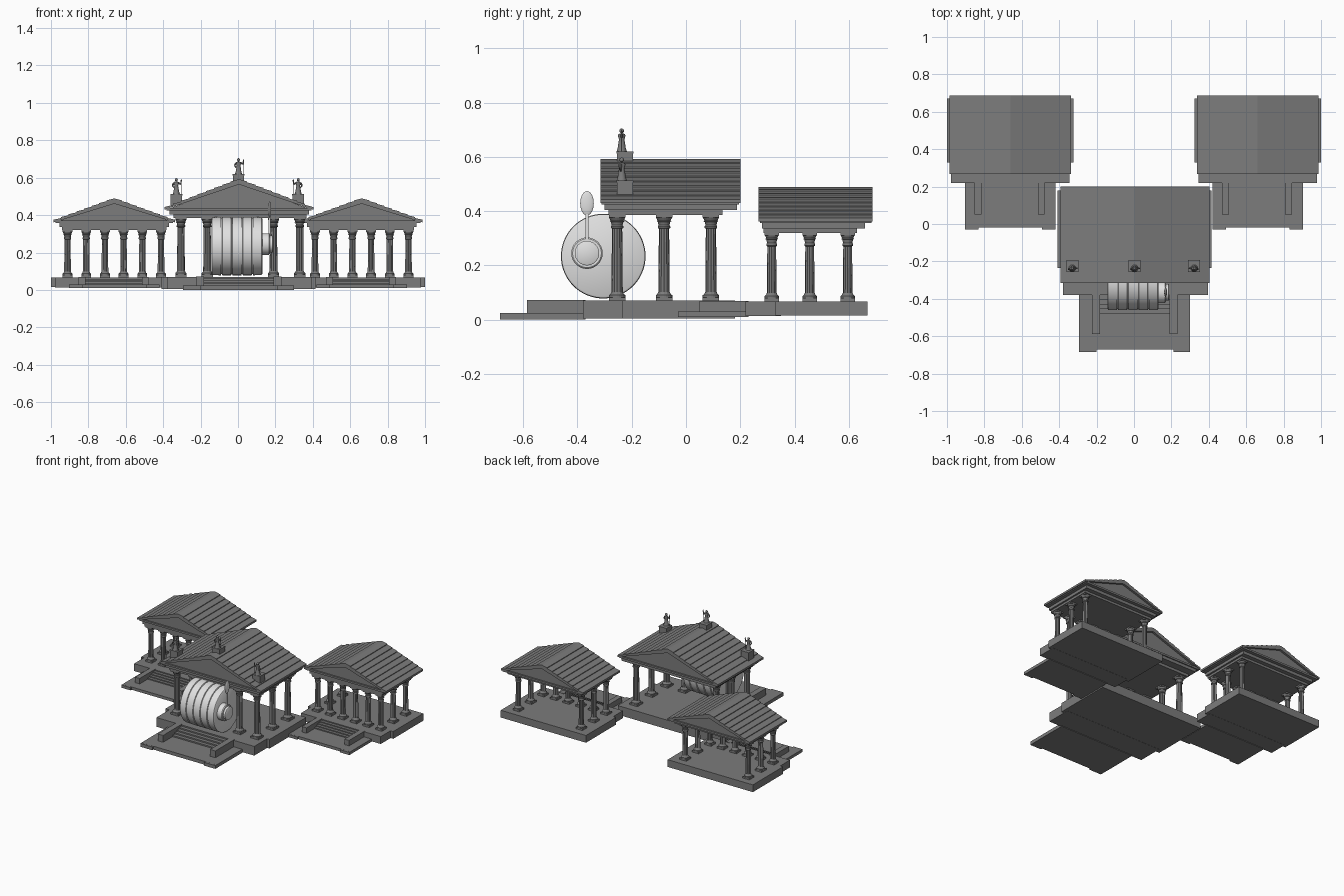
import bpy, bmesh, math
from mathutils import Matrix, Vector

if "Cube" in bpy.data.objects:
    bpy.data.objects.remove(bpy.data.objects["Cube"], do_unlink=True)


def material(name, value):
    m = bpy.data.materials.new(name)
    m.use_nodes = True
    m.diffuse_color = (value, value, value, 1)
    m.node_tree.nodes["Principled BSDF"].inputs["Base Color"].default_value = (value, value, value, 1)
    return m


STONE = material("grey stone", 0.2)
METAL = material("pale metal", 0.75)


def finish(name, bm, mat=STONE, smooth=False):
    bmesh.ops.recalc_face_normals(bm, faces=bm.faces)
    mesh = bpy.data.meshes.new(name)
    bm.to_mesh(mesh)
    bm.free()
    mesh.materials.append(mat)
    ob = bpy.data.objects.new(name, mesh)
    bpy.context.collection.objects.link(ob)
    if smooth:
        bpy.ops.object.select_all(action="DESELECT")
        ob.select_set(True)
        bpy.context.view_layer.objects.active = ob
        bpy.ops.object.shade_smooth_by_angle(angle=math.radians(35))
    return ob


def add_box(bm, x0, x1, y0, y1, z0, z1):
    size = Matrix.Diagonal((x1 - x0, y1 - y0, z1 - z0, 1))
    place = Matrix.Translation(((x0 + x1) / 2, (y0 + y1) / 2, (z0 + z1) / 2))
    bmesh.ops.create_cube(bm, size=1, matrix=place @ size)


def boxes(name, *dims):
    bm = bmesh.new()
    for d in dims:
        add_box(bm, *d)
    return finish(name, bm)


def prism(name, outline, y0, y1):
    """Extrude an x-z outline along y."""
    bm = bmesh.new()
    face = bm.faces.new([bm.verts.new((x, y0, z)) for x, z in outline])
    ext = bmesh.ops.extrude_face_region(bm, geom=[face])
    moved = [v for v in ext["geom"] if isinstance(v, bmesh.types.BMVert)]
    bmesh.ops.translate(bm, verts=moved, vec=(0, y1 - y0, 0))
    return finish(name, bm)


def add_lathe(bm, profile, sides, place, flute=0):
    """Turn (radius, height) points about local z; flute notches the shaft rings."""
    rings = []
    for r, h, *fluted in profile:
        ring = []
        for i in range(sides):
            a = 2 * math.pi * i / sides
            rr = r * (1 - flute) if fluted and i % 2 else r
            ring.append(bm.verts.new(place @ Vector((rr * math.cos(a), rr * math.sin(a), h))))
        rings.append(ring)
    for lo, hi in zip(rings, rings[1:]):
        for i in range(sides):
            j = (i + 1) % sides
            bm.faces.new((lo[i], lo[j], hi[j], hi[i]))
    bm.faces.new(rings[0])
    bm.faces.new(rings[-1])


def add_limb(bm, a, b, r0, r1, sides=8):
    a, b = Vector(a), Vector(b)
    turn = (b - a).to_track_quat("Z", "Y").to_matrix().to_4x4()
    add_lathe(bm, [(r0, 0), (r1, (b - a).length)], sides, Matrix.Translation(a) @ turn)


def columns(name, spots, z0, z1, r):
    """Fluted columns with square plinth, ringed foot and flaring capital."""
    bm = bmesh.new()
    h = z1 - z0
    p = 1.45 * r
    prof = [(p, 0.012), (p, 0.02), (1.15 * r, 0.025), (r, 0.032, 1), (0.9 * r, h - 0.05, 1),
            (1.1 * r, h - 0.047), (1.1 * r, h - 0.041), (0.95 * r, h - 0.037),
            (1.1 * r, h - 0.025), (1.3 * r, h - 0.023), (1.15 * r, h - 0.019), (1.45 * r, h - 0.008)]
    for x, y in spots:
        add_lathe(bm, prof, 24, Matrix.Translation((x, y, z0)), 0.1)
        add_box(bm, x - p, x + p, y - p, y + p, z0 - 0.003, z0 + 0.012)
        add_box(bm, x - p, x + p, y - p, y + p, z1 - 0.009, z1 + 0.002)
    return finish(name, bm)


def roof(name, cx, half, y0, y1, z0, z1, courses):
    """Tiled gable roof over an inset pediment and a flat cornice."""
    eave = z0 + 0.018
    right = []
    for i in range(courses):
        for t, lift in ((i / courses, 0), ((i + 1) / courses, 0.005)):
            right.append((half * t, z1 - (z1 - eave) * t + lift - 0.005 * t))
    left = [(-x, z) for x, z in reversed(right[1:])]
    under = [(half, eave - 0.014), (0, z1 - 0.028), (-half, eave - 0.014)]
    prism(name + "_tiles", [(cx + x, z) for x, z in left + right + under], y0, y1)
    gable = [(cx - half * 0.97, z0 + 0.005), (cx + half * 0.97, z0 + 0.005), (cx, z1 - 0.02)]
    prism(name + "_pediment", gable, y0 + 0.015, y1 - 0.015)
    boxes(name + "_cornice", (cx - half + 0.01, cx + half - 0.01, y0 + 0.004, y1 - 0.004, z0, z0 + 0.013))


def stairs(name, x0, x1, y0, y1, z0, z1, n=4):
    d = (y1 - y0) / n
    boxes(name, *[(x0, x1, y0 + i * d, y1 + 0.01, z0 - 0.004, z0 + (z1 - z0) * (i + 1) / (n + 1))
                  for i in range(n)])


# Main temple: floor, forecourt and stairs
C = 0.005
boxes("main_floor", (-0.41, 0.415, -0.235, 0.18, 0.005, 0.07), (-0.38, 0.395, -0.38, -0.2, 0.004, 0.07))
boxes("main_forecourt", (-0.295, 0.3, -0.672, -0.37, 0, 0.024),
      (-0.295, -0.2, -0.685, -0.6, 0, 0.0235), (0.21, 0.3, -0.685, -0.6, 0, 0.0235))
boxes("main_stair_walls", (-0.225, -0.183, -0.587, -0.37, 0.01, 0.073), (0.19, 0.232, -0.587, -0.37, 0.01, 0.073))
stairs("main_stairs", -0.185, 0.192, -0.48, -0.38, 0.024, 0.07)

# Main temple: columns, beams and roof
xs, ys = (-0.305, -0.165, 0.19, 0.33), (-0.254, -0.081, 0.092)
spots = [(x, ys[0]) for x in xs] + [(x, y) for x in (xs[0], xs[-1]) for y in ys[1:]]
columns("main_columns", spots, 0.07, 0.385, 0.021)
boxes("main_beams", (-0.345, 0.365, -0.285, 0.135, 0.385, 0.405), (-0.365, 0.38, -0.3, 0.188, 0.404, 0.428))
roof("main_roof", C, 0.398, -0.316, 0.2, 0.425, 0.592, 9)

# Two side temples, placed as a mirrored pair
for side, s in (("left", 1), ("right", -1)):
    c = 0.6615 * s
    n = side + "_temple_"
    boxes(n + "floor", (c - 0.338, c + 0.338, 0.33, 0.67, 0.015, 0.067),
          (c - 0.316, c + 0.316, 0.22, 0.35, 0.014, 0.067))
    boxes(n + "forecourt", (c - 0.242, c + 0.242, -0.018, 0.23, 0.01, 0.03),
          (c - 0.242, c - 0.17, -0.03, 0.05, 0.01, 0.0295), (c + 0.17, c + 0.242, -0.03, 0.05, 0.01, 0.0295))
    boxes(n + "stair_walls", (c - 0.19, c - 0.153, 0.05, 0.23, 0.014, 0.069),
          (c + 0.147, c + 0.184, 0.05, 0.23, 0.014, 0.069))
    stairs(n + "stairs", c - 0.154, c + 0.148, 0.14, 0.22, 0.03, 0.067)
    rows = (0.316, 0.456, 0.596)
    spots = [(c - 0.25 + 0.1 * i, rows[0]) for i in range(6)]
    spots += [(c + e, y) for e in (-0.25, 0.25) for y in rows[1:]]
    columns(n + "columns", spots, 0.067, 0.32, 0.018)
    boxes(n + "beams", (c - 0.28, c + 0.28, 0.285, 0.63, 0.32, 0.337),
          (c - 0.292, c + 0.292, 0.28, 0.66, 0.336, 0.36))
    roof(n + "roof", c, 0.325, 0.268, 0.688, 0.357, 0.489, 8)


# Roof statues on pedestals
def statue(name, x, y, z, s, lean):
    boxes(name + "_pedestal", (x - 0.03, x + 0.03, y - 0.03, y + 0.03, z - 0.06, z - 0.006),
          (x - 0.032, x + 0.032, y - 0.032, y + 0.032, z - 0.007, z))
    bm = bmesh.new()
    at = Vector((x, y - 0.012, z))
    robe = [(0.019, 0), (0.015, 0.012), (0.012, 0.032), (0.010, 0.044), (0.014, 0.058), (0.012, 0.064), (0.004, 0.067)]
    add_lathe(bm, [(r * s, h * s) for r, h in robe], 12, Matrix.Translation(at))
    bmesh.ops.create_uvsphere(bm, u_segments=10, v_segments=7, radius=0.0085 * s,
                              matrix=Matrix.Translation(at + Vector((0, 0, 0.076 * s))))
    joints = [(0.011, 0.06), (0.024, 0.052), (0.027, 0.075)]
    up = [at + Vector((lean * a * s, 0, b * s)) for a, b in joints]
    down = [at + Vector((-lean * a * s, -0.004, b * s)) for a, b in ((0.012, 0.06), (0.021, 0.045), (0.012, 0.034))]
    for arm in (up, down):
        add_limb(bm, arm[0], arm[1], 0.005 * s, 0.004 * s)
        add_limb(bm, arm[1], arm[2], 0.004 * s, 0.003 * s)
    staff = at + Vector((lean * 0.027 * s, 0, 0))
    add_limb(bm, staff, staff + Vector((0, 0, 0.08 * s)), 0.0018, 0.0018, 6)
    finish(name, bm, STONE, True)


statue("top_statue", 0.003, -0.225, 0.62, 1.0, 1)
statue("right_statue", -0.33, -0.225, 0.513, 1.0, 1)
statue("left_statue", 0.322, -0.225, 0.513, 1.0, -1)

# Large banded drum lying across the entrance
ALONG_X = Matrix.Rotation(math.radians(90), 4, "Y")
R = 0.156
prof = [(R - 0.008, -0.142), (R - 0.002, -0.138)]
for edge in (-0.088, -0.033, 0.022, 0.077):
    prof += [(R, edge - 0.004), (R - 0.006, edge - 0.002), (R - 0.006, edge + 0.002), (R, edge + 0.004)]
prof += [(R - 0.002, 0.126), (R - 0.008, 0.13)]
bm = bmesh.new()
add_lathe(bm, prof, 64, Matrix.Translation((0, -0.305, 0.234)) @ ALONG_X)
finish("drum", bm, METAL, True)

# Hub and paddle lever on the drum's end
HUB = Vector((0, -0.365, 0.245))
bm = bmesh.new()
add_lathe(bm, [(0.058, 0.125), (0.058, 0.165), (0.053, 0.17), (0.045, 0.17), (0.045, 0.185), (0.04, 0.188)],
          40, Matrix.Translation(HUB) @ ALONG_X)
finish("drum_hub", bm, METAL, True)
bm = bmesh.new()
add_box(bm, 0.164, 0.174, -0.37, -0.36, 0.295, 0.39)
flat = Matrix.Translation((0.169, HUB.y, 0.429)) @ Matrix.Diagonal((0.008, 0.025, 0.045, 1))
bmesh.ops.create_uvsphere(bm, u_segments=24, v_segments=16, radius=1, matrix=flat)
finish("drum_lever", bm, METAL, True)
